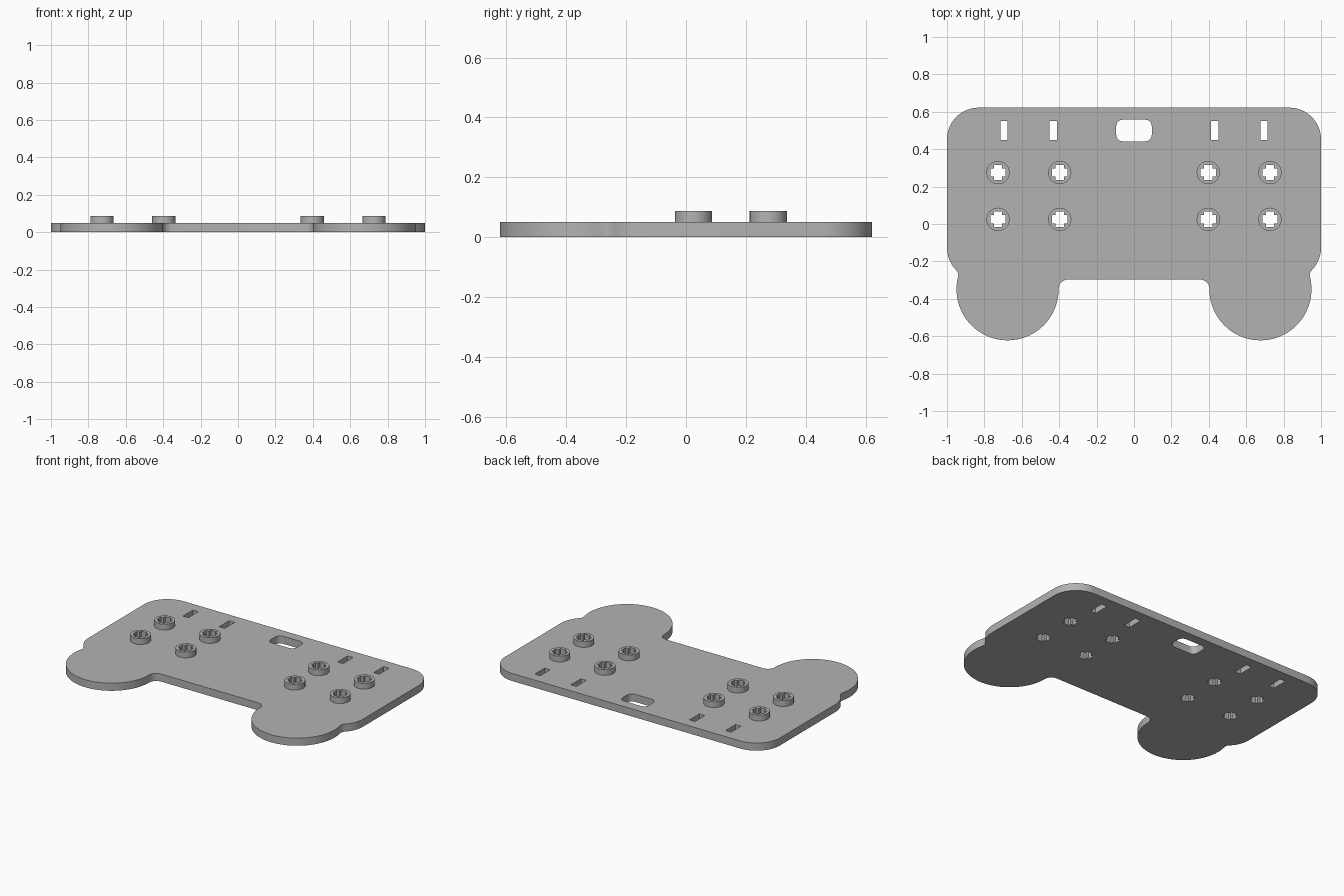
import bpy, bmesh
from math import cos, sin, radians

if "Cube" in bpy.data.objects:
    bpy.data.objects.remove(bpy.data.objects["Cube"])

grey = bpy.data.materials.new("mid grey")
grey.diffuse_color = (0.45, 0.45, 0.45, 1)
grey.use_nodes = True
grey.node_tree.nodes["Principled BSDF"].inputs["Base Color"].default_value = grey.diffuse_color


def arc(cx, cy, r, a0, a1, n):
    """Points along an arc, angles in degrees."""
    angles = [radians(a0 + (a1 - a0) * i / n) for i in range(n + 1)]
    return [(cx + r * cos(a), cy + r * sin(a)) for a in angles]


def rounded_rect(cx, cy, hw, hh, r):
    pts = []
    for sx, sy, a in ((1, 1, 0), (-1, 1, 90), (-1, -1, 180), (1, -1, 270)):
        pts += arc(cx + sx * (hw - r), cy + sy * (hh - r), r, a, a + 90, 6)
    return pts


def rect(cx, cy, hw, hh):
    return [(cx + sx * hw, cy + sy * hh) for sx, sy in ((1, 1), (-1, 1), (-1, -1), (1, -1))]


def cross(cx, cy, a=0.041, b=0.022):
    """Plus-shaped hole: a = arm reach, b = half arm width."""
    quarter = [(a, -b), (a, b), (b, b)]
    pts = []
    for _ in range(4):
        pts += quarter
        quarter = [(-y, x) for x, y in quarter]
    return [(cx + x, cy + y) for x, y in pts]


def slab(name, loops, z0, z1):
    """Fill an outline with holes and extrude it from z0 to z1."""
    bm = bmesh.new()
    edges = []
    for loop in loops:
        vs = [bm.verts.new((x, y, z0)) for x, y in loop]
        edges += [bm.edges.new((vs[i - 1], vs[i])) for i in range(len(vs))]
    bmesh.ops.triangle_fill(bm, use_beauty=True, edges=edges, normal=(0, 0, 1))
    ext = bmesh.ops.extrude_face_region(bm, geom=bm.faces[:], use_keep_orig=True)
    for v in ext["geom"]:
        if isinstance(v, bmesh.types.BMVert):
            v.co.z = z1
    bmesh.ops.recalc_face_normals(bm, faces=bm.faces[:])
    me = bpy.data.meshes.new(name)
    bm.to_mesh(me)
    bm.free()
    me.materials.append(grey)
    ob = bpy.data.objects.new(name, me)
    bpy.context.collection.objects.link(ob)
    bpy.ops.object.select_all(action='DESELECT')
    ob.select_set(True)
    bpy.context.view_layer.objects.active = ob
    bpy.ops.object.shade_smooth_by_angle(angle=radians(30))
    return ob


# Right half of the plate outline, from the middle notch round to the back edge
half = arc(0.353, -0.347, 0.05, 90, 0, 8)              # notch fillet
half += arc(0.676, -0.349, 0.273, 180, 373, 48)[1:]    # round grip
half += [(0.939, -0.272), (0.943, -0.256)]             # small waist fillet
half += arc(0.83, -0.127, 0.17, -41.7, 0, 8)           # lower side curve
half += arc(0.83, 0.452, 0.17, 0, 90, 16)              # back corner
outline = half + [(-x, y) for x, y in reversed(half)]

# Holes through the plate
buttons = [(sx * x, y) for sx in (-1, 1) for x in (0.397, 0.727) for y in (0.025, 0.275)]
holes = [rounded_rect(0, 0.5, 0.095, 0.058, 0.035)]
holes += [rect(sx * x, 0.5, 0.02, 0.052) for sx in (-1, 1) for x in (0.432, 0.695)]
holes += [cross(x, y) for x, y in buttons]

slab("controller_plate", [outline] + holes, 0, 0.05)

# Raised round collars around the cross holes
for i, (x, y) in enumerate(buttons):
    ring = arc(x, y, 0.062, 0, 360, 40)[:-1]
    slab(f"button_collar_{i + 1}", [ring, cross(x, y)], 0.05, 0.088)
